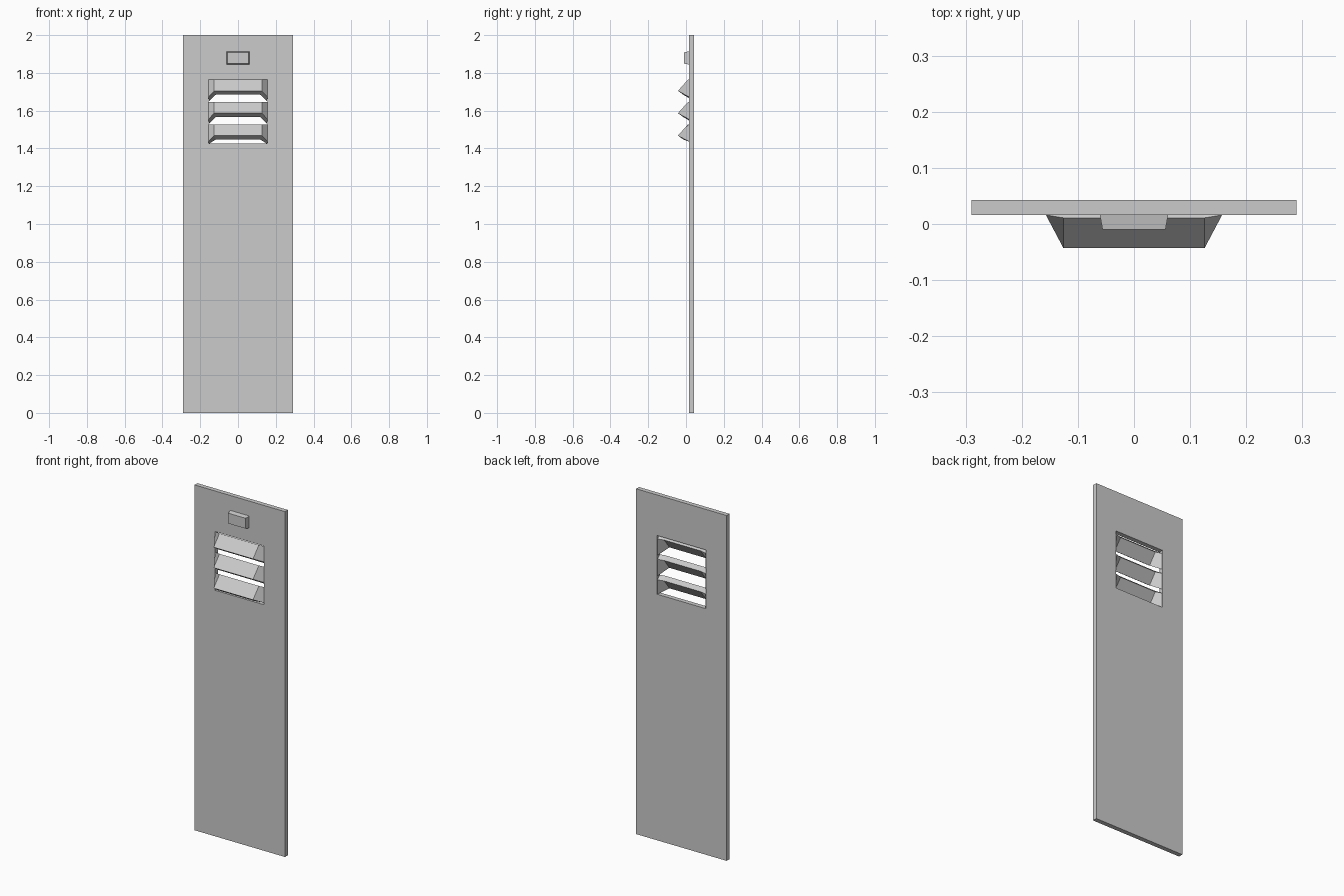
import bpy, bmesh

if "Cube" in bpy.data.objects:
    bpy.data.objects.remove(bpy.data.objects["Cube"])

FRONT, BACK = 0.016, 0.0425      # panel faces along y
W, H = 0.29, 2.0                 # panel half width, height
HOLE_X, HOLE_LO, HOLE_HI = 0.157, 1.425, 1.765


def make(name, verts, faces):
    mesh = bpy.data.meshes.new(name)
    bm = bmesh.new()
    vs = [bm.verts.new(v) for v in verts]
    for f in faces:
        bm.faces.new([vs[i] for i in f])
    bmesh.ops.recalc_face_normals(bm, faces=bm.faces)
    bm.to_mesh(mesh)
    bm.free()
    ob = bpy.data.objects.new(name, mesh)
    bpy.context.collection.objects.link(ob)
    return ob


def rect(x, z0, z1, y):
    return [(-x, y, z0), (x, y, z0), (x, y, z1), (-x, y, z1)]


# door panel: rectangular ring around the vent opening
verts = (rect(W, 0, H, FRONT) + rect(HOLE_X, HOLE_LO, HOLE_HI, FRONT)
         + rect(W, 0, H, BACK) + rect(HOLE_X, HOLE_LO, HOLE_HI, BACK))
faces = []
for i in range(4):
    j = (i + 1) % 4
    faces += [(i, j, 4 + j, 4 + i), (8 + i, 8 + j, 12 + j, 12 + i),
              (i, j, 8 + j, 8 + i), (4 + i, 4 + j, 12 + j, 12 + i)]
make("door_panel", verts, faces)

# louvre hoods: sloped roof with splayed ends, open below
# corners per side: end top, roof top, roof tip, end bottom (outer, then inner skin)
OUTER = [(0.157, 0.016, 0.0), (0.126, 0.011, 0.001), (0.126, -0.0425, -0.059), (0.157, 0.016, -0.091)]
INNER = [(0.153, 0.042, -0.018), (0.117, 0.032, -0.019), (0.117, -0.015, -0.079), (0.153, 0.042, -0.113)]
for n in range(3):
    top = 1.764 - 0.1185 * n
    verts = [(s * x, y, max(top + z, HOLE_LO)) for skin in (OUTER, INNER)
             for s in (1, -1) for x, y, z in skin]
    faces = []
    for k in (0, 8):                       # skins: two ends and the roof
        faces += [(k, k + 1, k + 2, k + 3), (k + 4, k + 5, k + 6, k + 7),
                  (k + 1, k + 5, k + 6, k + 2)]
    loop = [0, 1, 5, 4, 7, 6, 2, 3]        # boundary joining the skins
    for a, b in zip(loop, loop[1:] + loop[:1]):
        faces.append((a, b, b + 8, a + 8))
    make(f"louvre_hood_{n + 1}", verts, faces)

# tapered label block above the louvres
verts = rect(0.061, 1.844, 1.914, FRONT + 0.001) + rect(0.056, 1.849, 1.909, -0.01)
faces = [(0, 1, 2, 3), (4, 5, 6, 7)]
faces += [(i, (i + 1) % 4, 4 + (i + 1) % 4, 4 + i) for i in range(4)]
make("label_block", verts, faces)
